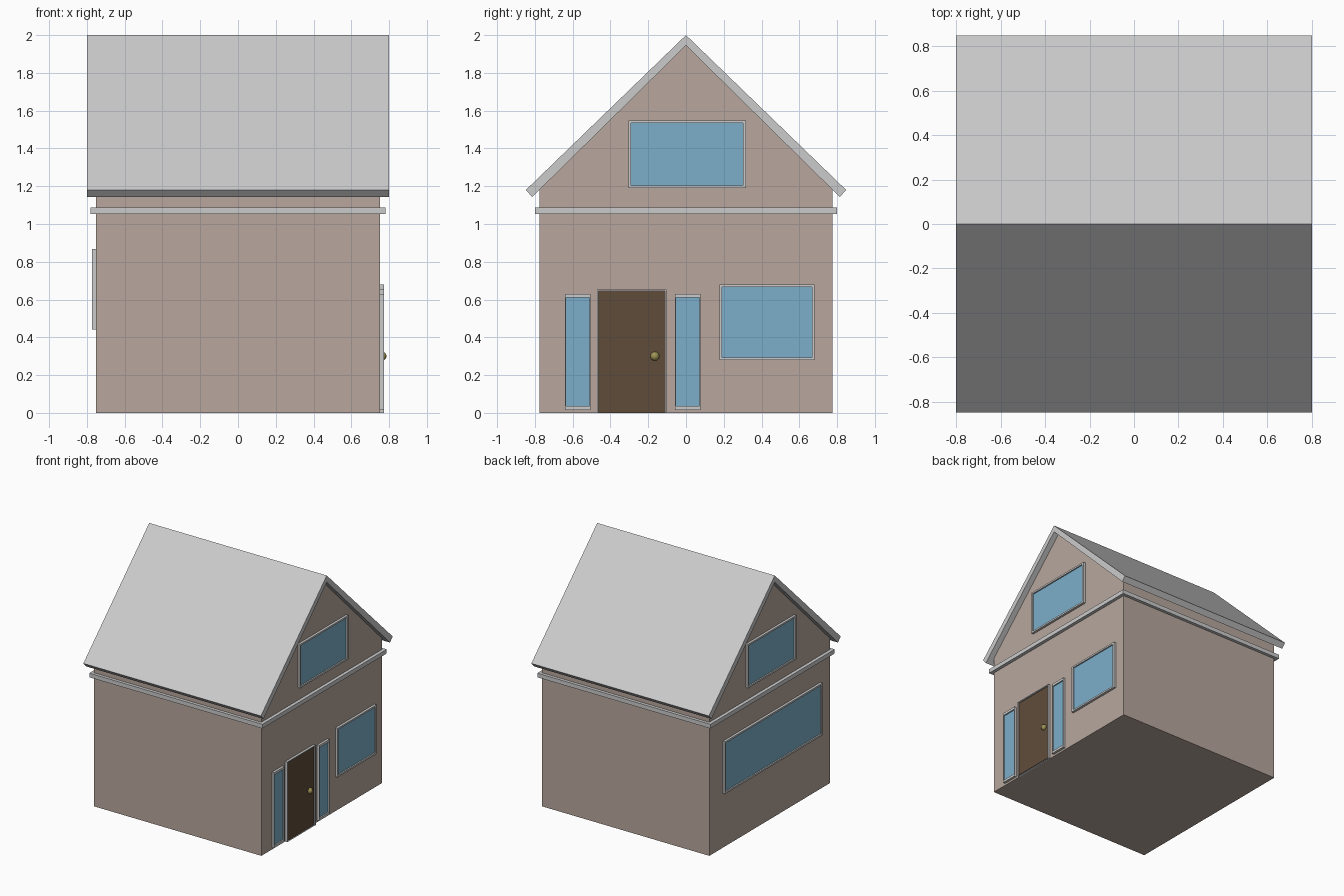
import bpy, bmesh

if "Cube" in bpy.data.objects:
    bpy.data.objects.remove(bpy.data.objects["Cube"])


def material(name, rgb):
    m = bpy.data.materials.new(name)
    m.diffuse_color = (*rgb, 1)
    m.use_nodes = True
    m.node_tree.nodes["Principled BSDF"].inputs["Base Color"].default_value = m.diffuse_color
    return m


WALL = material("plaster", (0.48, 0.39, 0.34))
GLASS = material("glass", (0.20, 0.43, 0.59))
WOOD = material("wood", (0.115, 0.073, 0.042))
BRASS = material("brass", (0.34, 0.29, 0.09))


def finish(name, bm, mat=None):
    bmesh.ops.recalc_face_normals(bm, faces=bm.faces)
    me = bpy.data.meshes.new(name)
    bm.to_mesh(me)
    bm.free()
    if mat:
        me.materials.append(mat)
    ob = bpy.data.objects.new(name, me)
    bpy.context.collection.objects.link(ob)
    return ob


def prism(name, profile, x0, x1, mat=None):
    """Extrude a (y, z) profile along x."""
    bm = bmesh.new()
    f = bm.faces.new([bm.verts.new((x0, y, z)) for y, z in profile])
    ext = bmesh.ops.extrude_face_region(bm, geom=[f])["geom"]
    bmesh.ops.translate(bm, vec=(x1 - x0, 0, 0),
                        verts=[v for v in ext if isinstance(v, bmesh.types.BMVert)])
    return finish(name, bm, mat)


def rect(a0, b0, a1, b1):
    return [(a0, b0), (a1, b0), (a1, b1), (a0, b1)]


def ring(name, outer, inner, place, depth):
    """Rectangular ring: place(a, b, d) maps 2D outline plus depth to 3D."""
    bm = bmesh.new()
    rows = [[bm.verts.new(place(a, b, d)) for a, b in r]
            for r, d in ((outer, depth[0]), (outer, depth[1]),
                         (inner, depth[1]), (inner, depth[0]))]
    for k in range(4):
        for i in range(4):
            j, n = (i + 1) % 4, (k + 1) % 4
            bm.faces.new((rows[k][i], rows[k][j], rows[n][j], rows[n][i]))
    return finish(name, bm)


def opening(name, side, y0, z0, y1, z1, wy=0.014, wz=0.014, sill=None, mat=GLASS):
    """Framed panel on the +x (side=1) or -x (side=-1) wall."""
    sill = wz if sill is None else sill
    inner = rect(y0 + wy, z0 + sill, y1 - wy, z1 - wz)
    ring(name + "_frame", rect(y0, z0, y1, z1), inner,
         lambda y, z, d: (side * d, y, z), (0.745, 0.773))
    prism(name + "_panel", inner, side * 0.745, side * 0.762, mat)


# House body with gables
prism("walls", [(-0.775, 0), (0.775, 0), (0.775, 1.19), (0, 1.95), (-0.775, 1.19)],
      -0.753, 0.753, WALL)

# Gable roof slabs
prism("roof", [(0, 2), (0.848, 1.18), (0.814, 1.143), (0, 1.945),
               (-0.814, 1.143), (-0.848, 1.18)], -0.8, 0.8)

# Trim band around the walls
ring("trim_band", rect(-0.78, -0.8, 0.78, 0.8), rect(-0.75, -0.77, 0.75, 0.77),
     lambda x, y, z: (x, y, z), (1.054, 1.088))

# Entrance side: door, sidelights, windows
opening("door", 1, -0.47, 0, -0.103, 0.652, 0.008, 0.008, 0.0, WOOD)
for name, y in (("left", -0.64), ("right", -0.058)):
    opening(name + "_sidelight", 1, y, 0.016, y + 0.135, 0.63, 0.005, 0.02)
opening("ground_window", 1, 0.177, 0.28, 0.68, 0.68)

# Door knob
bm = bmesh.new()
bmesh.ops.create_uvsphere(bm, u_segments=16, v_segments=10, radius=0.024)
knob = finish("door_knob", bm, BRASS)
knob.location = (0.762, -0.165, 0.3)
for p in knob.data.polygons:
    p.use_smooth = True

# Gable windows on both ends, wide window at the rear
opening("gable_window_right", 1, -0.304, 1.19, 0.317, 1.548)
opening("gable_window_left", -1, -0.317, 1.19, 0.304, 1.548)
opening("wide_window", -1, -0.655, 0.442, 0.60, 0.868)
